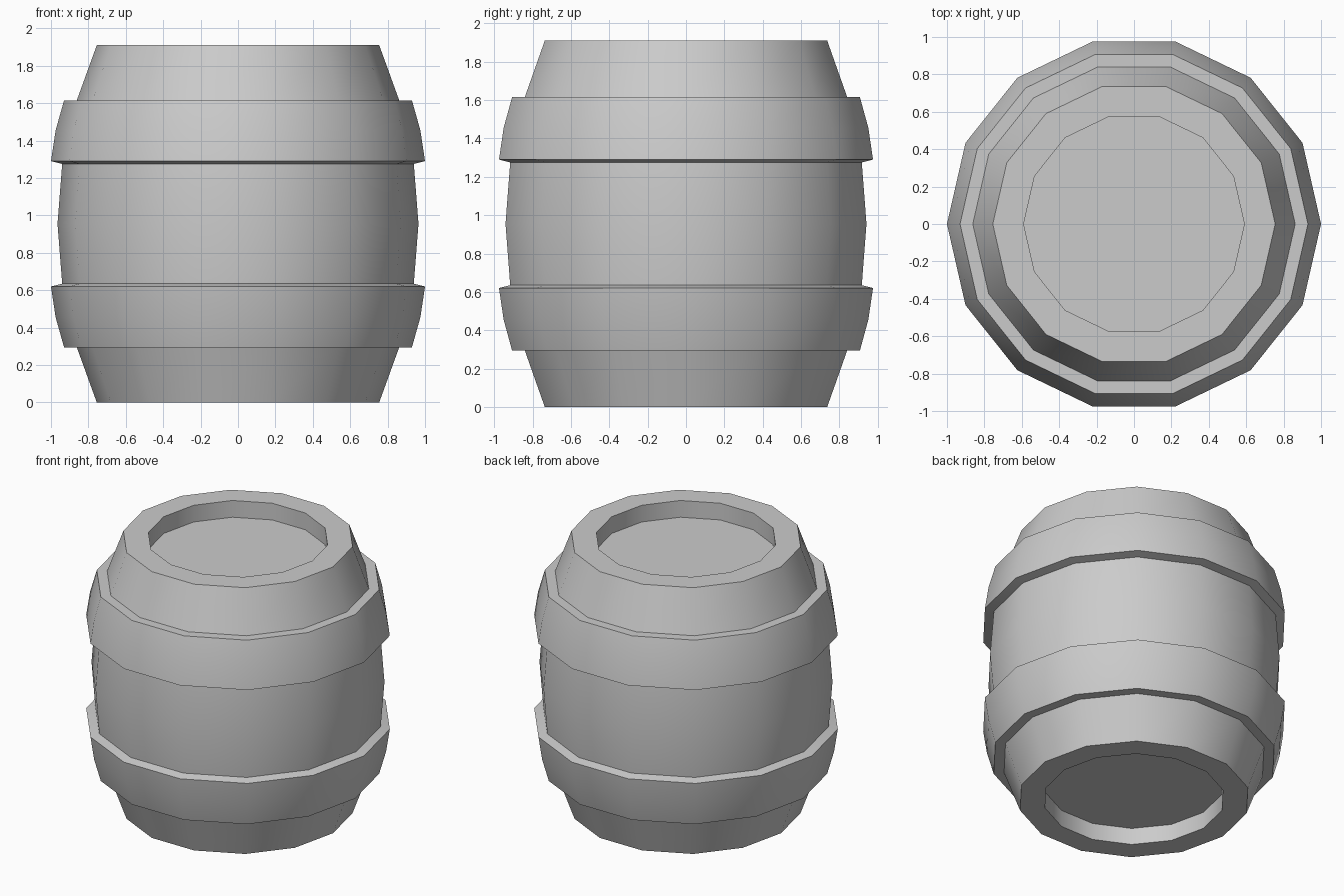
import bpy, bmesh
from math import cos, sin, tau, radians

if "Cube" in bpy.data.objects:
    bpy.data.objects.remove(bpy.data.objects["Cube"])

SIDES = 14
HEIGHT = 1.91

# Lower half of the outline (radius, height): recessed head, rim, staves, hoop, belly
lower = [(0.59, 0.12), (0.59, 0.0), (0.755, 0.0), (0.862, 0.295), (0.93, 0.295),
         (0.975, 0.455), (1.0, 0.62), (0.94, 0.635)]
upper = [(r, HEIGHT - z) for r, z in reversed(lower)]
profile = lower + [(0.965, HEIGHT / 2)] + upper


def lathe(name, outline):
    bm = bmesh.new()
    rings = [[bm.verts.new((r * cos(tau * i / SIDES), r * sin(tau * i / SIDES), z))
              for i in range(SIDES)] for r, z in outline]
    for a, b in zip(rings, rings[1:]):
        for i in range(SIDES):
            j = (i + 1) % SIDES
            bm.faces.new((a[i], a[j], b[j], b[i]))
    # Flat barrel heads
    bm.faces.new(rings[0][::-1])
    bm.faces.new(rings[-1])
    bmesh.ops.recalc_face_normals(bm, faces=bm.faces[:])
    mesh = bpy.data.meshes.new(name)
    bm.to_mesh(mesh)
    bm.free()
    obj = bpy.data.objects.new(name, mesh)
    bpy.context.collection.objects.link(obj)
    return obj


# Barrel with its two raised hoops
barrel = lathe("barrel", profile)
bpy.context.view_layer.objects.active = barrel
barrel.select_set(True)
bpy.ops.object.shade_smooth_by_angle(angle=radians(30))
